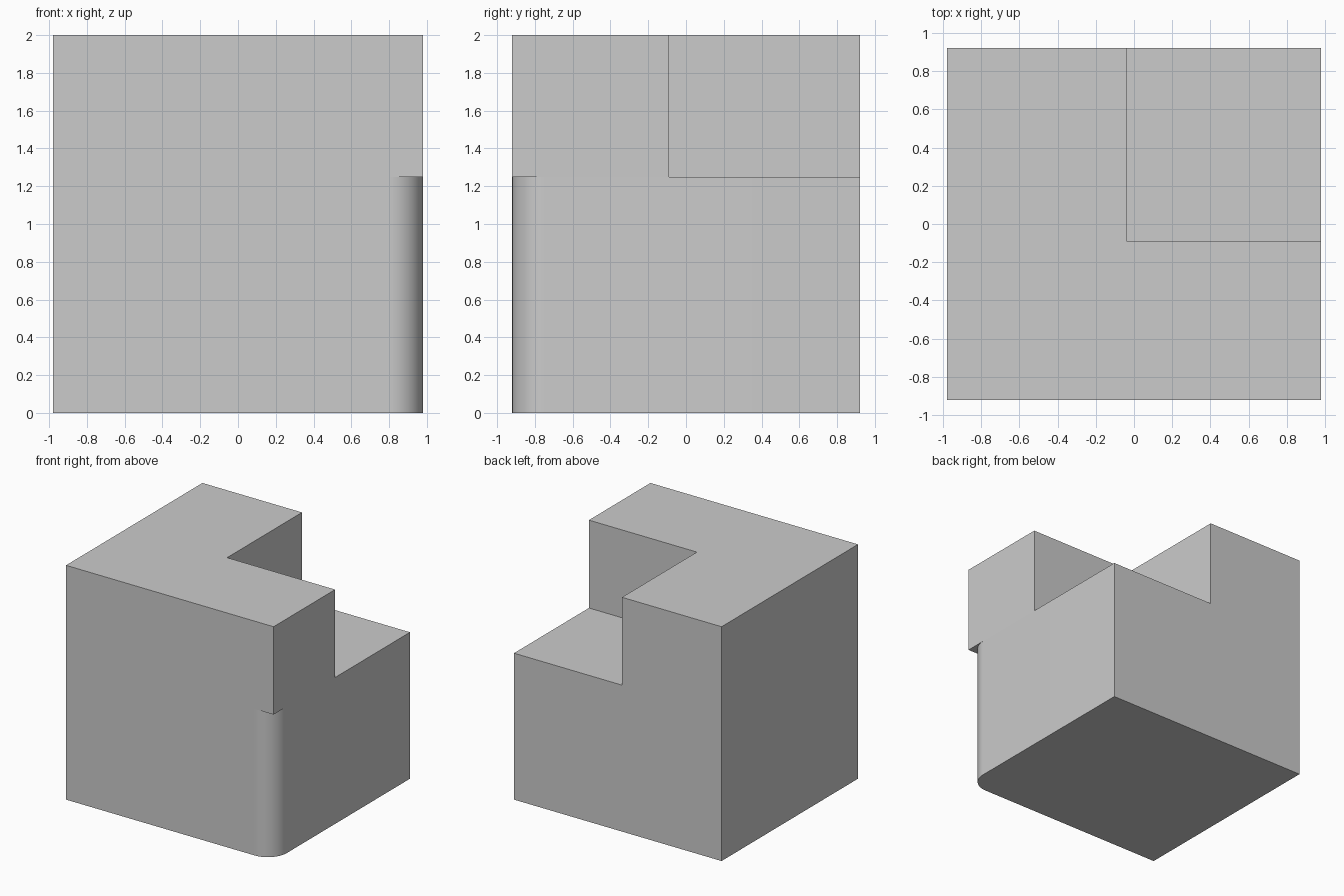
import bpy, bmesh
from math import sin, cos, pi

cube = bpy.data.objects.get("Cube")
if cube:
    bpy.data.objects.remove(cube, do_unlink=True)

W, D, H = 0.98, 0.92, 2.0      # half width, half depth, height
STEP = 1.25                    # height of the notch floor
NX, NY = -0.04, -0.09          # inner corner of the notch
R = 0.18                       # radius of the rounded lower edge

GREY = (0.6, 0.6, 0.6, 1)
grey = bpy.data.materials.new("plain grey")
grey.use_nodes = True
grey.diffuse_color = GREY
grey.node_tree.nodes["Principled BSDF"].inputs["Base Color"].default_value = GREY

# Footprint of the lower block, with its front corner rounded
arc = [(W - R + R * sin(a), R - D - R * cos(a))
       for a in (pi / 2 * i / 24 for i in range(25))]
lower = [(-W, -D)] + arc + [(W, D), (-W, D)]

# L-shaped footprint of the upper block
upper = [(-W, -D), (W, -D), (W, NY), (NX, NY), (NX, D), (-W, D)]

# Underside of the overhang above the rounded corner
overhang = [(W, -D)] + arc[::-1]

# Floor of the notch
floor = [(NX, NY), (W, NY), (W, D), (NX, D)]

bm = bmesh.new()


def cap(outline, z, flip=False):
    verts = [bm.verts.new((x, y, z)) for x, y in outline]
    bm.faces.new(verts[::-1] if flip else verts)


def walls(outline, z0, z1):
    low = [bm.verts.new((x, y, z0)) for x, y in outline]
    high = [bm.verts.new((x, y, z1)) for x, y in outline]
    for i in range(len(outline)):
        j = (i + 1) % len(outline)
        bm.faces.new((low[i], low[j], high[j], high[i]))


# Lower walls, upper walls and the level surfaces between them
walls(lower, 0, STEP)
walls(upper, STEP, H)
cap(lower, 0, flip=True)
cap(upper, H)
cap(floor, STEP)
cap(overhang, STEP, flip=True)
bmesh.ops.remove_doubles(bm, verts=bm.verts, dist=0.0001)
bmesh.ops.recalc_face_normals(bm, faces=bm.faces)
# Merge the coplanar faces of the two blocks
bmesh.ops.dissolve_limit(bm, angle_limit=0.001, verts=bm.verts, edges=bm.edges)

mesh = bpy.data.meshes.new("notched_block")
bm.to_mesh(mesh)
bm.free()
mesh.materials.append(grey)
block = bpy.data.objects.new("notched_block", mesh)
bpy.context.collection.objects.link(block)

# Smooth only the rounded edge
bpy.context.view_layer.objects.active = block
block.select_set(True)
bpy.ops.object.shade_smooth_by_angle(angle=pi / 6)
